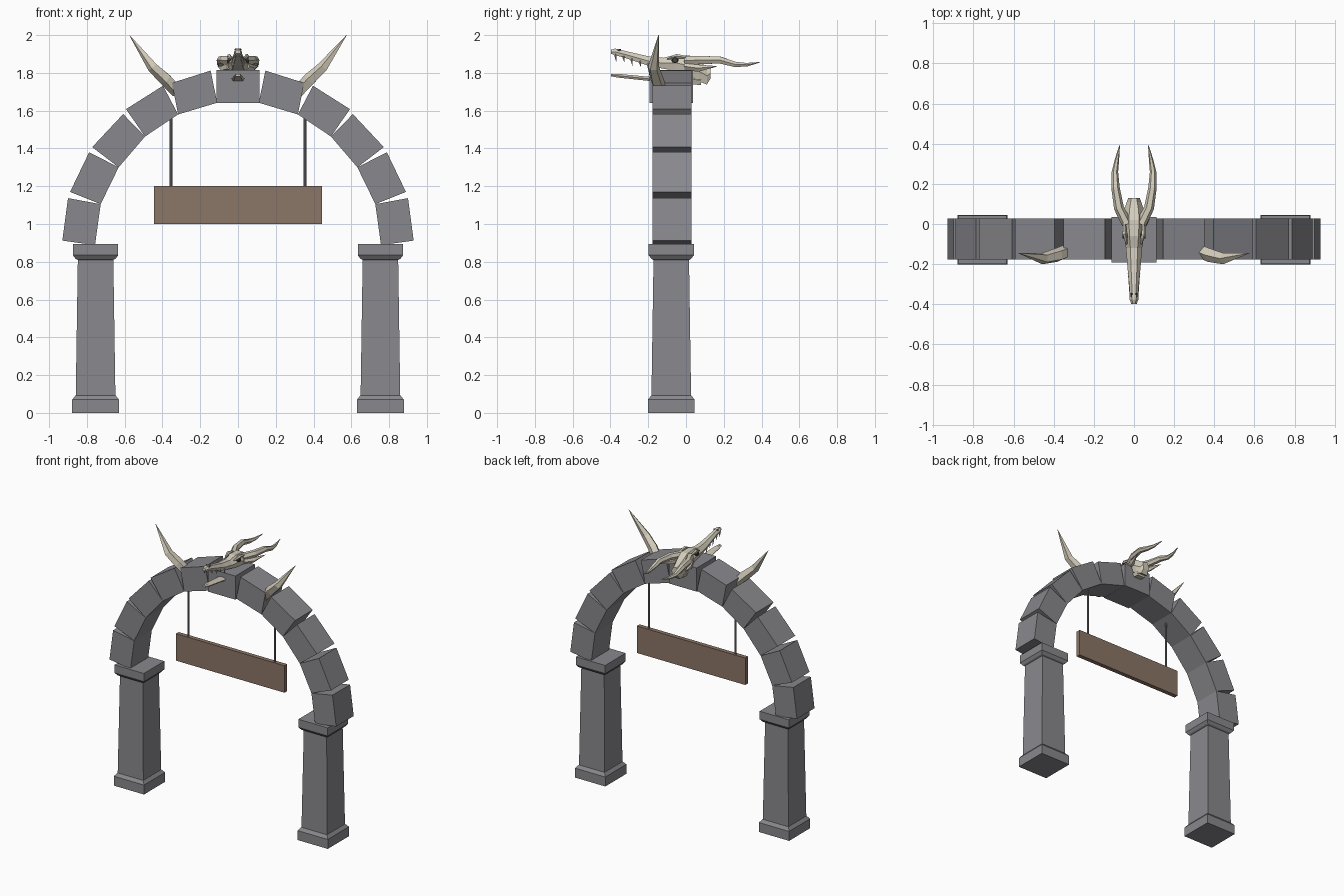
import bpy, bmesh, math
from mathutils import Vector

cube = bpy.data.objects.get("Cube")
if cube:
    bpy.data.objects.remove(cube, do_unlink=True)


def material(name, rgb):
    m = bpy.data.materials.new(name)
    m.use_nodes = True
    m.diffuse_color = (*rgb, 1)
    m.node_tree.nodes["Principled BSDF"].inputs["Base Color"].default_value = (*rgb, 1)
    return m


STONE = material("grey stone", (0.25, 0.25, 0.27))
WOOD = material("brown wood", (0.26, 0.18, 0.135))
BONE = material("pale bone", (0.66, 0.61, 0.50))
DARK = material("dark socket", (0.06, 0.055, 0.05))
IRON = material("iron grey", (0.22, 0.22, 0.23))
YC = -0.075  # middle of the masonry depth


def loft(name, rings, mat):
    """Skin a closed solid over a list of equal-sized point rings."""
    bm = bmesh.new()
    loops = [[bm.verts.new(p) for p in ring] for ring in rings]
    n = len(loops[0])
    for a, b in zip(loops, loops[1:]):
        for i in range(n):
            j = (i + 1) % n
            bm.faces.new((a[i], a[j], b[j], b[i]))
    bm.faces.new(loops[0])
    bm.faces.new(loops[-1])
    bmesh.ops.recalc_face_normals(bm, faces=bm.faces)
    mesh = bpy.data.meshes.new(name)
    bm.to_mesh(mesh)
    bm.free()
    mesh.materials.append(mat)
    ob = bpy.data.objects.new(name, mesh)
    bpy.context.collection.objects.link(ob)
    return ob


def square(x, y, z, h):
    return [(x - h, y - h, z), (x + h, y - h, z), (x + h, y + h, z), (x - h, y + h, z)]


def slab(name, outline, y0, y1, mat):
    """Extrude an x-z outline from y0 to y1."""
    return loft(name, [[(x, y, z) for x, z in outline] for y in (y0, y1)], mat)


def tube(name, path, radii, mat, sides=6, flat=1.0):
    """Tapering tube along a path, squashed across by flat."""
    pts = [Vector(p) for p in path]
    rings = []
    for i, (p, r) in enumerate(zip(pts, radii)):
        t = (pts[min(i + 1, len(pts) - 1)] - pts[max(i - 1, 0)]).normalized()
        u = t.cross(Vector((0, 1, 0) if abs(t.y) < 0.7 else (0, 0, 1))).normalized()
        v = t.cross(u)
        angles = [2 * math.pi * k / sides for k in range(sides)]
        rings.append([p + u * r * math.cos(a) + v * r * flat * math.sin(a) for a in angles])
    return loft(name, rings, mat)


# Pillar: height and half width from plinth to capital
PILLAR = [(0, .124), (.07, .124), (.09, .108), (.092, .105), (.81, .094),
          (.815, .105), (.835, .12), (.895, .12)]
# Arch stones: joints on the inner curve, and outer edge of each stone
INNER = [(.757, .888), (.727, 1.105), (.632, 1.30), (.492, 1.463), (.317, 1.58), (.11, 1.642)]
OUTER = [((.93, .912), (.90, 1.137)), ((.889, 1.17), (.788, 1.38)),
         ((.772, 1.407), (.608, 1.582)), ((.593, 1.608), (.397, 1.732)),
         ((.35, 1.747), (.145, 1.812))]

for side, s in (("left", 1), ("right", -1)):
    loft(side + "_pillar", [square(s * .754, YC - .003, z, h) for z, h in PILLAR], STONE)
    for i, (a, b) in enumerate(OUTER):
        outline = [(s * x, z) for x, z in (INNER[i], a, b, INNER[i + 1])]
        slab(f"{side}_arch_stone_{i + 1}", outline, -.178, .028, STONE)

    # Hanging rod
    tube(side + "_hanging_rod", [(s * .355, YC, 1.19), (s * .355, YC, 1.56)], [.007] * 2, IRON, 8)

    # Claw-like spike on the arch
    tube(side + "_arch_spike",
         [(s * .32, -.13, 1.70), (s * .38, -.155, 1.765), (s * .45, -.172, 1.83), (s * .575, -.145, 2.0)],
         [.034, .036, .03, .001], BONE, 5)

    # Swept-back skull horn
    tube(side + "_skull_horn",
         [(s * .035, 0, 1.865), (s * .075, .08, 1.868), (s * .092, .18, 1.868),
          (s * .095, .26, 1.845), (s * .085, .32, 1.843), (s * .072, .39, 1.856)],
         [.026, .025, .021, .016, .011, .002], BONE, 6)
    tube(side + "_cheek_spike",
         [(s * .04, 0, 1.835), (s * .075, .07, 1.825), (s * .108, .165, 1.835)],
         [.024, .019, .001], BONE, 5)

    # Brow, eye socket and nostril
    tube(side + "_brow", [(s * .036, -.10, 1.873), (s * .047, -.05, 1.889), (s * .048, .02, 1.88)],
         [.004, .012, .006], BONE, 5)
    tube(side + "_eye_socket", [(s * .035, -.058, 1.866), (s * .057, -.058, 1.868)], [.02, .013], DARK, 8)
    tube(side + "_nostril", [(s * .011, -.365, 1.918), (s * .013, -.345, 1.924)], [.005, .005], DARK, 6)

    # Upper teeth
    for k in range(5):
        y = -.375 + k * .043
        x, z = s * (.016 + k * .003), 1.9 - k * .012
        tube(f"{side}_tooth_{k + 1}", [(x, y, z), (x, y + .006, z - (.03 if k % 2 else .04))],
             [.007, .001], BONE, 4)

# Keystone
slab("keystone", [(-.113, 1.64), (.113, 1.64), (.113, 1.815), (-.113, 1.815)], -.192, .036, STONE)

# Sign board
slab("sign_board", [(-.445, 1), (.445, 1), (.445, 1.2), (-.445, 1.2)], YC - .016, YC + .016, WOOD)


def head_ring(y, w, low, high):
    """Six-sided head section with a narrow flat top."""
    return [(w * a, y + d * (high - low), low + (high - low) * b) for a, b, d in
            ((-.45, 1, 0), (.45, 1, 0), (1, .5, 0), (.75, 0, 0), (-.75, 0, 0), (-1, .5, 0))]


# Skull: y, half width, underside, top
SKULL = [(-.398, .014, 1.902, 1.922), (-.375, .022, 1.893, 1.929), (-.33, .022, 1.882, 1.918),
         (-.2, .034, 1.838, 1.888), (-.12, .04, 1.822, 1.88), (-.06, .05, 1.812, 1.895),
         (.02, .056, 1.785, 1.892), (.07, .05, 1.755, 1.86), (.11, .036, 1.738, 1.832), (.13, .028, 1.77, 1.825)]
loft("skull", [head_ring(*r) for r in SKULL], BONE)

# Lower jaw
JAW = [(-.398, .014, 1.782, 1.795), (-.36, .022, 1.775, 1.795), (-.19, .034, 1.757, 1.779),
       (-.02, .045, 1.745, 1.79), (.08, .04, 1.735, 1.79)]
loft("lower_jaw", [head_ring(*r) for r in JAW], BONE)
